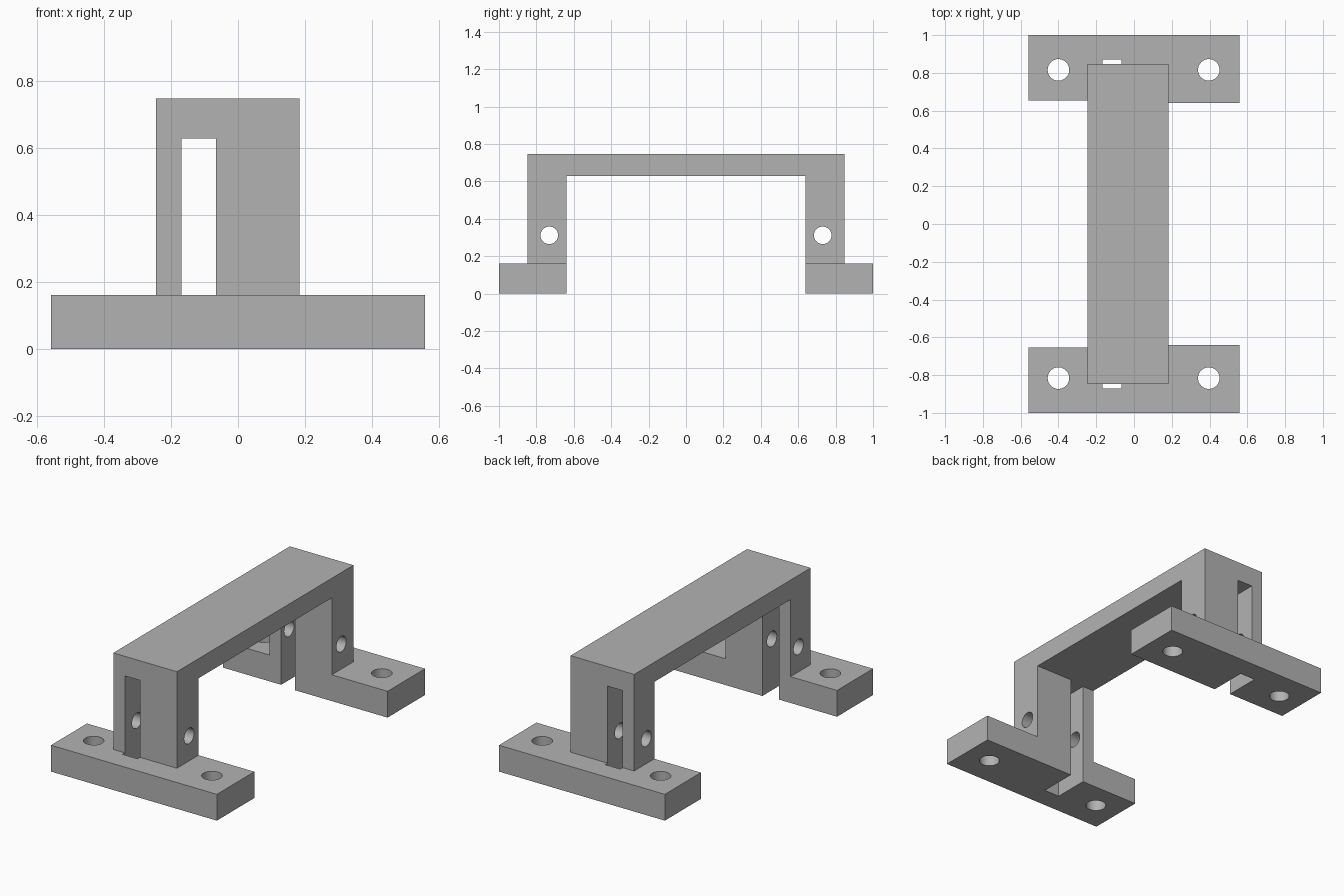
import bpy
import bmesh
from math import pi
from mathutils import Matrix, Vector

cube = bpy.data.objects.get("Cube")
if cube:
    bpy.data.objects.remove(cube, do_unlink=True)

# Main dimensions
HALF_X, FOOT_Z, TOP_Z, UNDER_Z = 0.558, 0.16, 0.747, 0.628
LEG_LEFT, LEG_RIGHT = -0.245, 0.183
INNER_Y, LEG_Y, RECESS_Y, SLOT_Y = 0.64, 0.848, 0.654, 0.871
SLOT_A, SLOT_B = -0.168, -0.066

grey = bpy.data.materials.new("plain grey")
grey.use_nodes = True
grey.diffuse_color = (0.45, 0.45, 0.45, 1)
grey.node_tree.nodes["Principled BSDF"].inputs["Base Color"].default_value = grey.diffuse_color


def make_object(name, bm):
    bmesh.ops.recalc_face_normals(bm, faces=bm.faces)
    mesh = bpy.data.meshes.new(name)
    bm.to_mesh(mesh)
    bm.free()
    mesh.materials.append(grey)
    obj = bpy.data.objects.new(name, mesh)
    bpy.context.collection.objects.link(obj)
    return obj


def box(name, low, high):
    low, high = Vector(low), Vector(high)
    bm = bmesh.new()
    place = Matrix.Translation((low + high) / 2) @ Matrix.Diagonal((*(high - low), 1))
    bmesh.ops.create_cube(bm, size=1, matrix=place)
    return make_object(name, bm)


def rod(name, centre, radius, length, axis="Z"):
    bm = bmesh.new()
    turn = Matrix.Rotation(pi / 2, 4, "Y") if axis == "X" else Matrix.Identity(4)
    bmesh.ops.create_cone(bm, cap_ends=True, segments=48, radius1=radius, radius2=radius,
                          depth=length, matrix=Matrix.Translation(centre) @ turn)
    return make_object(name, bm)


# Bridge with legs and feet: a side profile extruded across the full width
half = [(INNER_Y, UNDER_Z), (INNER_Y, 0), (1, 0), (1, FOOT_Z), (LEG_Y, FOOT_Z), (LEG_Y, TOP_Z)]
profile = half + [(-y, z) for y, z in reversed(half)]
bm = bmesh.new()
face = bm.faces.new([bm.verts.new((-HALF_X, y, z)) for y, z in profile])
side = bmesh.ops.extrude_face_region(bm, geom=[face])["geom"]
bmesh.ops.translate(bm, vec=(2 * HALF_X, 0, 0),
                    verts=[v for v in side if isinstance(v, bmesh.types.BMVert)])
bracket = make_object("bridge_bracket", bm)

# Narrow the bridge and legs above the feet
cutters = [box("left_trim", (LEG_RIGHT, -2, FOOT_Z), (1, 2, 1)),
           box("right_trim", (-1, -2, FOOT_Z), (LEG_LEFT, 2, 1))]

for s in (-1, 1):
    def span(a, b):
        return sorted((s * a, s * b))

    # Slot through each leg and part of its foot
    y0, y1 = span(0.5, SLOT_Y)
    cutters.append(box("slot_cutter", (SLOT_A, y0, -0.1), (SLOT_B, y1, UNDER_Z)))
    # Shallow step on the inner face beside the slot
    y0, y1 = span(0.5, RECESS_Y)
    cutters.append(box("step_cutter", (-1, y0, -0.1), (SLOT_A, y1, UNDER_Z)))
    # Clamping hole across the leg and two mounting holes in the foot
    cutters.append(rod("clamp_hole", (0, s * 0.731, 0.312), 0.047, 3, "X"))
    for x in (-0.4, 0.396):
        cutters.append(rod("mounting_hole", (x, s * 0.816, 0), 0.057, 1))

for cutter in cutters:
    cutter.hide_render = True
    cut = bracket.modifiers.new(cutter.name, "BOOLEAN")
    cut.operation, cut.solver, cut.object = "DIFFERENCE", "EXACT", cutter

# Apply the cuts and discard the cutters
solid = bpy.data.meshes.new_from_object(
    bracket.evaluated_get(bpy.context.evaluated_depsgraph_get()))
bracket.modifiers.clear()
bracket.data = solid
solid.name = "bridge_bracket"
solid.materials.clear()
solid.materials.append(grey)
for cutter in cutters:
    bpy.data.objects.remove(cutter, do_unlink=True)

bpy.ops.object.select_all(action="DESELECT")
bracket.select_set(True)
bpy.context.view_layer.objects.active = bracket
bpy.ops.object.shade_smooth_by_angle()
